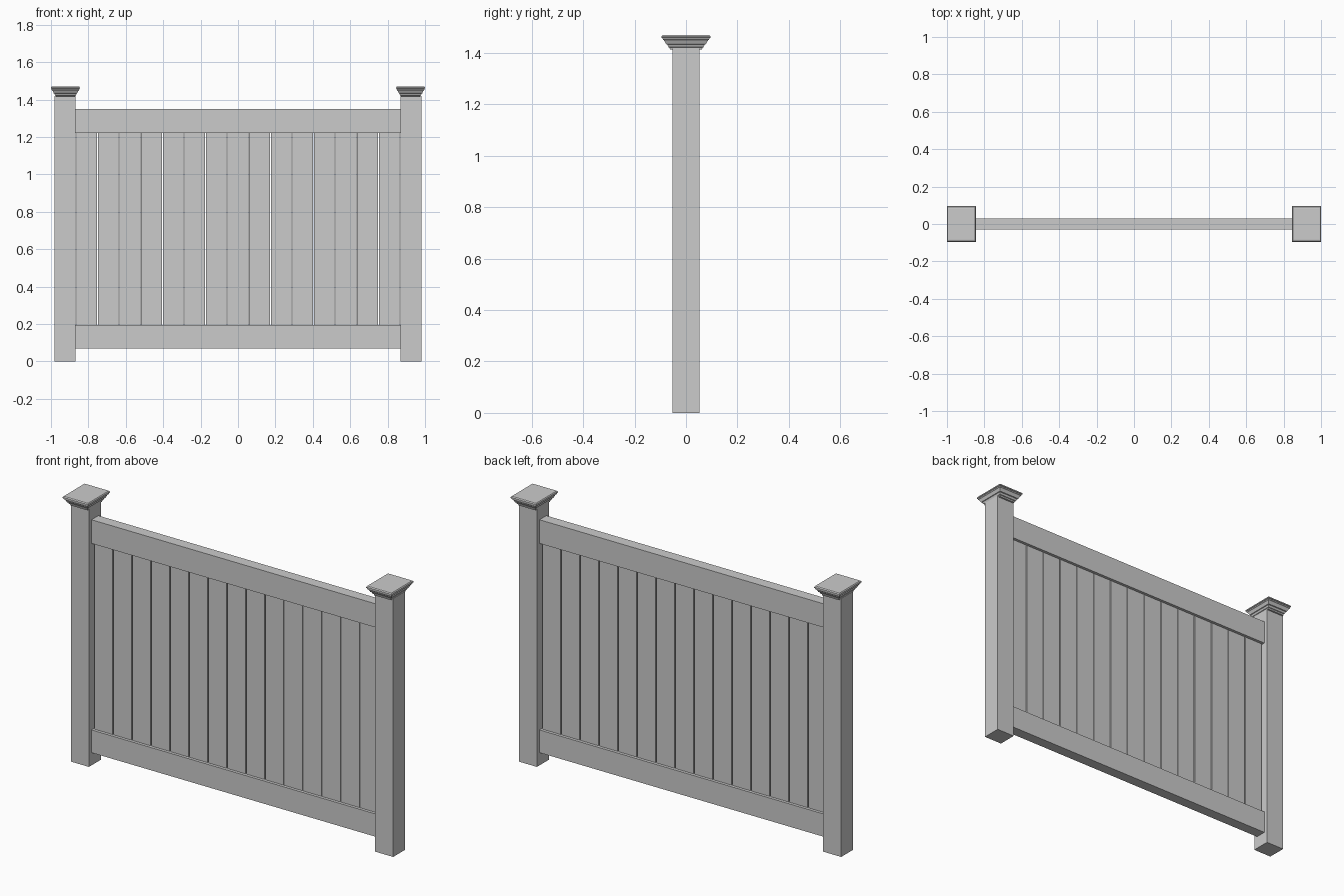
import bpy, bmesh

if "Cube" in bpy.data.objects:
    bpy.data.objects.remove(bpy.data.objects["Cube"])


def finish(name, bm):
    bmesh.ops.recalc_face_normals(bm, faces=bm.faces)
    me = bpy.data.meshes.new(name)
    bm.to_mesh(me)
    bm.free()
    ob = bpy.data.objects.new(name, me)
    bpy.context.collection.objects.link(ob)
    return ob


def box(name, x, y, z):
    """Box from (min, max) ranges on each axis."""
    bm = bmesh.new()
    bmesh.ops.create_cube(bm, size=1)
    for v in bm.verts:
        v.co = [r[0] if c < 0 else r[1] for c, r in zip(v.co, (x, y, z))]
    return finish(name, bm)


def square_loft(name, cx, profile, squash):
    """Stack of rectangles; profile holds (half depth, height)."""
    bm = bmesh.new()
    rings = []
    for r, z in profile:
        rings.append([bm.verts.new((cx + sx * r * squash, sy * r, z))
                      for sx, sy in ((-1, -1), (1, -1), (1, 1), (-1, 1))])
    for a, b in zip(rings, rings[1:]):
        for i in range(4):
            j = (i + 1) % 4
            bm.faces.new((a[i], a[j], b[j], b[i]))
    bm.faces.new(rings[0])
    bm.faces.new(rings[-1])
    return finish(name, bm)


# Posts with stepped moulded caps
cap_profile = [(0.062, 1.413), (0.064, 1.420), (0.068, 1.422), (0.073, 1.432),
               (0.078, 1.434), (0.080, 1.439), (0.086, 1.449), (0.090, 1.451),
               (0.091, 1.457), (0.095, 1.459), (0.095, 1.464), (0.090, 1.469),
               (0.084, 1.470)]
for side, s in (("left", -1), ("right", 1)):
    c = 0.925 * s
    box(side + "_post", (c - 0.055, c + 0.055), (-0.052, 0.052), (0, 1.42))
    square_loft(side + "_post_cap", 0.9225 * s, cap_profile, 0.0775 / 0.095)

# Rails
box("bottom_rail", (-0.871, 0.871), (-0.03, 0.03), (0.07, 0.195))
box("top_rail", (-0.871, 0.871), (-0.03, 0.03), (1.22, 1.35))

# Vertical boards with narrow gaps
count, start, pitch, gap = 15, -0.869, 0.1155, 0.005
for i in range(count):
    x0 = start + i * pitch
    box(f"board_{i + 1}", (x0 + gap, x0 + pitch), (-0.014, 0.014), (0.185, 1.23))
